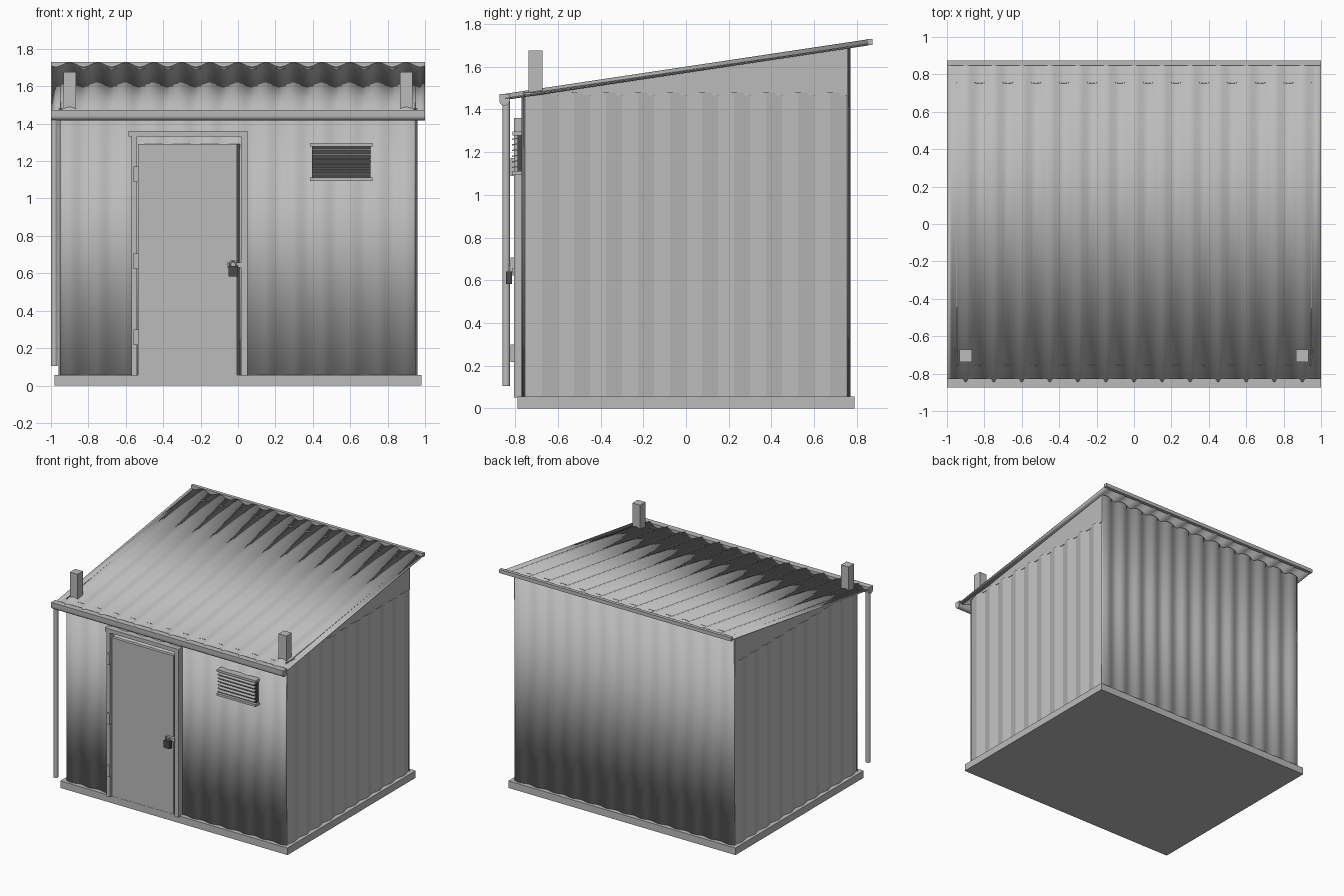
import bpy, bmesh, math
from mathutils import Matrix, Vector

cube = bpy.data.objects.get("Cube")
if cube:
    bpy.data.objects.remove(cube, do_unlink=True)


def material(name, value):
    m = bpy.data.materials.new(name)
    m.use_nodes = True
    col = (value, value, value, 1)
    m.diffuse_color = col
    m.node_tree.nodes["Principled BSDF"].inputs["Base Color"].default_value = col
    return m


GREY = material("galvanised grey", 0.5)
DARK = material("dark metal", 0.07)


def finish(name, bm, mat, smooth=None):
    bmesh.ops.recalc_face_normals(bm, faces=bm.faces)
    me = bpy.data.meshes.new(name)
    bm.to_mesh(me)
    bm.free()
    me.materials.append(mat)
    ob = bpy.data.objects.new(name, me)
    bpy.context.collection.objects.link(ob)
    if smooth:
        bpy.ops.object.select_all(action='DESELECT')
        ob.select_set(True)
        bpy.context.view_layer.objects.active = ob
        bpy.ops.object.shade_smooth_by_angle(angle=math.radians(smooth))
    return ob


def box(name, x, y, z, mat=GREY):
    """Box from (min, max) ranges."""
    bm = bmesh.new()
    size = [r[1] - r[0] for r in (x, y, z)]
    mid = [(r[1] + r[0]) / 2 for r in (x, y, z)]
    bmesh.ops.create_cube(bm, size=1, matrix=Matrix.Translation(mid) @ Matrix.Diagonal((*size, 1)))
    return finish(name, bm, mat)


def prism(name, outline, x0, x1, mat=GREY, smooth=None):
    """Extrude a (y, z) outline along x."""
    bm = bmesh.new()
    face = bm.faces.new([bm.verts.new((x0, y, z)) for y, z in outline])
    ext = bmesh.ops.extrude_face_region(bm, geom=[face])
    moved = [v for v in ext["geom"] if isinstance(v, bmesh.types.BMVert)]
    bmesh.ops.translate(bm, verts=moved, vec=(x1 - x0, 0, 0))
    return finish(name, bm, mat, smooth)


PITCH = 0.15


def sheet(name, half, place, depth, valley, per_wave, thick, smooth=None):
    """Corrugated sheet: place(u, wave, end) gives the point at either end of a rib."""
    step = PITCH / per_wave
    first = math.floor((-half - valley) / step) + 1
    us = [-half]
    while valley + first * step < half - 0.001:
        us.append(valley + first * step)
        first += 1
    us.append(half)
    bm = bmesh.new()
    rows = []
    for u in us:
        wave = -depth * math.cos(2 * math.pi * (u - valley) / PITCH)
        rows.append([bm.verts.new(place(u, wave, e)) for e in (0, 1)])
    for a, b in zip(rows, rows[1:]):
        bm.faces.new((a[0], b[0], b[1], a[1]))
    ob = finish(name, bm, GREY, smooth)
    solid = ob.modifiers.new("thickness", 'SOLIDIFY')
    solid.thickness = thick
    solid.offset = 0
    return ob


def roof_z(y):
    return 1.46 + 0.15 * (y + 0.84)


# Base slab
box("base_slab", (-0.98, 0.98), (-0.79, 0.79), (0, 0.055))

# Corrugated walls
BASE = 0.05
for name, s in (("front_wall", -1), ("back_wall", 1)):
    top = roof_z(s * 0.76) - 0.003
    sheet(name, 0.95, lambda u, w, e: (u, s * (0.76 + w), top if e else BASE),
          0.008, -0.975, 8, 0.003, 40)
for name, s in (("right_wall", -1), ("left_wall", 1)):
    sheet(name, 0.76, lambda u, w, e: (s * (0.95 + w), u, 1.48 if e else BASE),
          0.009, -0.75, 2, 0.003)
    # Flat gable above each side wall
    prism(name.replace("wall", "gable"),
          [(-0.76, 1.465), (0.76, 1.465), (0.76, roof_z(0.76) - 0.005), (-0.76, roof_z(-0.76))],
          s * 0.946, s * 0.95)

# Corrugated roof
sheet("roof", 1.0, lambda u, w, e: (u, 0.855 if e else -0.845, roof_z(0.855 if e else -0.845) + w),
      0.0125, -0.975, 6, 0.004, 20)

# Ridge strip along the high edge
box("ridge_strip", (-1, 1), (0.847, 0.873), (1.702, 1.73))

# Gutter along the low edge, half-round underneath
arc = [(-0.85 + 0.024 * math.cos(a), 1.442 + 0.024 * math.sin(a))
       for a in (math.pi + math.pi * i / 10 for i in range(11))]
prism("gutter", arc + [(-0.826, 1.473), (-0.874, 1.473)], -1, 1, GREY, 40)

# Downpipe
bm = bmesh.new()
bmesh.ops.create_cone(bm, cap_ends=True, segments=16, radius1=0.018, radius2=0.018, depth=1.335,
                      matrix=Matrix.Translation((-0.982, -0.842, 0.7725)))
finish("downpipe", bm, GREY, 40)

# Roof posts
for side, x in (("right", -0.9), ("left", 0.9)):
    box(side + "_roof_post", (x - 0.033, x + 0.033), (-0.738, -0.672), (1.46, 1.675))

# Door, frame and hinges
box("door", (-0.535, -0.005), (-0.79, -0.765), (0.056, 1.29))
box("door_edge_gap", (-0.005, 0.012), (-0.772, -0.764), (0.056, 1.29), DARK)
box("frame_header", (-0.585, 0.05), (-0.805, -0.755), (1.33, 1.36))
box("frame_right_jamb", (-0.57, -0.54), (-0.805, -0.755), (0.05, 1.33))
box("frame_left_jamb", (0.015, 0.05), (-0.805, -0.755), (0.05, 1.33))
for i, z in enumerate((0.258, 0.665, 1.13)):
    box(f"hinge_{i + 1}", (-0.558, -0.532), (-0.822, -0.785), (z - 0.042, z + 0.042))

# Hasp and padlock
box("hasp", (-0.06, 0.02), (-0.812, -0.785), (0.632, 0.658))
box("padlock_body", (-0.052, 0.0), (-0.843, -0.815), (0.583, 0.64), DARK)
curve = bpy.data.curves.new("padlock_shackle", 'CURVE')
curve.dimensions = '3D'
curve.bevel_depth = 0.005
curve.bevel_resolution = 2
path = [Vector((-0.026 + 0.017 * math.cos(a), -0.829, 0.65 + 0.017 * math.sin(a)))
        for a in (math.pi * i / 8 for i in range(9))]
path = [Vector((-0.009, -0.829, 0.635))] + path + [Vector((-0.043, -0.829, 0.635))]
spline = curve.splines.new('POLY')
spline.points.add(len(path) - 1)
for p, co in zip(spline.points, path):
    p.co = (*co, 1)
curve.materials.append(GREY)
bpy.context.collection.objects.link(bpy.data.objects.new("padlock_shackle", curve))

# Louvred vent
box("vent_back", (0.395, 0.708), (-0.79, -0.755), (1.1, 1.295), DARK)
for name, z in (("vent_top_rail", 1.288), ("vent_bottom_rail", 1.102)):
    box(name, (0.385, 0.72), (-0.812, -0.76), (z - 0.009, z + 0.009))
for i in range(6):
    z = 1.128 + i * 0.0265
    prism(f"vent_slat_{i + 1}", [(-0.815, z - 0.003), (-0.815, z + 0.003), (-0.785, z + 0.008), (-0.785, z + 0.002)],
          0.395, 0.708)
